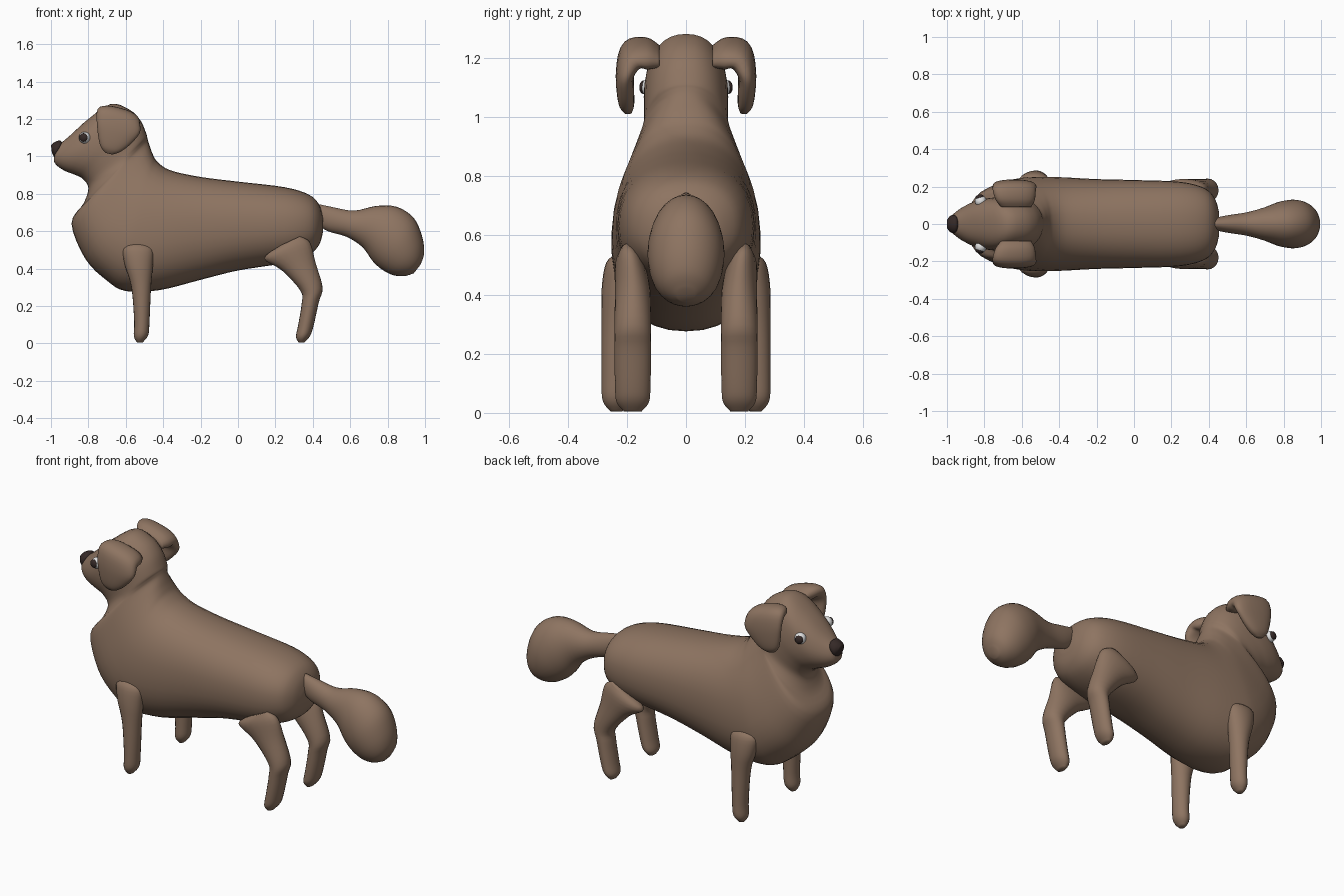
import bpy, bmesh, math
from mathutils import Vector


def material(name, rgb):
    m = bpy.data.materials.new(name)
    m.diffuse_color = (*rgb, 1)
    return m


BROWN = material("brown fur", (0.27, 0.175, 0.12))
DARK = material("dark nose", (0.035, 0.022, 0.02))
WHITE = material("eye white", (0.75, 0.75, 0.75))


def smooth_path(rows, steps):
    """Catmull-Rom interpolation through rows of numbers."""
    out = []
    last = len(rows) - 1
    for i in range(last):
        a, b, c, d = (rows[max(0, min(last, i + k))] for k in (-1, 0, 1, 2))
        for s in range(steps):
            t = s / steps
            out.append([0.5 * (2 * q + (r - p) * t + (2 * p - 5 * q + 4 * r - u) * t * t
                               + (3 * q - p - 3 * r + u) * t ** 3)
                        for p, q, r, u in zip(a, b, c, d)])
    return out + [list(rows[-1])]


def finish(bm, name, mat):
    bmesh.ops.recalc_face_normals(bm, faces=bm.faces)
    me = bpy.data.meshes.new(name)
    bm.to_mesh(me)
    bm.free()
    ob = bpy.data.objects.new(name, me)
    bpy.context.collection.objects.link(ob)
    me.materials.append(mat)
    for p in me.polygons:
        p.use_smooth = True
    return ob


def loft(name, rings, mat=BROWN, sides=28, power=2.0):
    """Skin oval rings given as (centre, half axis u, half axis v, skew)."""
    bm = bmesh.new()
    loops = []
    for c, u, v, skew in rings:
        loop = []
        for k in range(sides):
            a = 2 * math.pi * k / sides
            ca, sa = math.cos(a), math.sin(a)
            e = 2 / power
            cu = math.copysign(abs(ca) ** e, ca)
            sv = math.copysign(abs(sa) ** e, sa) * (1 - skew * ca)
            loop.append(bm.verts.new(c + u * cu + v * sv))
        loops.append(loop)
    for l0, l1 in zip(loops, loops[1:]):
        for k in range(sides):
            j = (k + 1) % sides
            bm.faces.new((l0[k], l0[j], l1[j], l1[k]))
    # rounded end caps
    for loop, ring in ((loops[0], rings[0]), (loops[-1], rings[-1])):
        tip = bm.verts.new(ring[0])
        for k in range(sides):
            bm.faces.new((loop[k], loop[(k + 1) % sides], tip))
    return finish(bm, name, mat)


def side_rings(rows, steps=4):
    """Rows: first edge x, z, second edge x, z, half width, centre y, skew."""
    rings = []
    for x0, z0, x1, z1, w, y, skew in smooth_path(rows, steps):
        a, b = Vector((x0, y, z0)), Vector((x1, y, z1))
        rings.append(((a + b) / 2, (a - b) / 2, Vector((0, w, 0)), skew))
    return rings


def ball(name, centre, scale, mat, direction=(0, 0, 1)):
    bm = bmesh.new()
    bmesh.ops.create_uvsphere(bm, u_segments=20, v_segments=12, radius=1)
    turn = Vector((0, 0, 1)).rotation_difference(Vector(direction))
    for v in bm.verts:
        v.co = Vector(centre) + turn @ Vector(a * b for a, b in zip(v.co, scale))
    return finish(bm, name, mat)


# Torso, chest, neck and head in one skin, from rump to muzzle
body = [
    (0.455, 0.67, 0.455, 0.60, 0.06, 0, 0),
    (0.435, 0.74, 0.435, 0.53, 0.13, 0, 0),
    (0.38, 0.795, 0.38, 0.475, 0.19, 0, 0),
    (0.25, 0.835, 0.25, 0.43, 0.225, 0, 0),
    (0.00, 0.865, 0.00, 0.39, 0.235, 0, 0),
    (-0.20, 0.89, -0.20, 0.34, 0.24, 0, 0),
    (-0.36, 0.925, -0.42, 0.285, 0.25, 0, 0.05),
    (-0.43, 0.97, -0.60, 0.28, 0.25, 0, 0.12),
    (-0.455, 1.01, -0.70, 0.335, 0.24, 0, 0.2),
    (-0.47, 1.05, -0.815, 0.45, 0.215, 0, 0.25),
    (-0.48, 1.08, -0.89, 0.64, 0.18, 0, 0.25),
    (-0.485, 1.10, -0.825, 0.75, 0.155, 0, 0.15),
    (-0.49, 1.12, -0.80, 0.83, 0.142, 0, 0),
    (-0.52, 1.19, -0.83, 0.88, 0.142, 0, 0),
    (-0.58, 1.25, -0.88, 0.905, 0.142, 0, 0),
    (-0.68, 1.28, -0.92, 0.92, 0.13, 0, 0),
    (-0.80, 1.20, -0.955, 0.94, 0.10, 0, 0),
    (-0.90, 1.11, -0.98, 0.965, 0.065, 0, 0),
    (-0.96, 1.06, -0.985, 0.99, 0.04, 0, 0),
]
loft("body_and_head", side_rings(body), sides=36, power=2.25)

# Bushy tail
tail = [
    (0.43, 0.745, 0.42, 0.64, 0.03, 0, 0),
    (0.50, 0.73, 0.48, 0.60, 0.045, 0, 0),
    (0.62, 0.71, 0.58, 0.57, 0.062, 0, 0),
    (0.74, 0.735, 0.665, 0.515, 0.09, 0, 0),
    (0.85, 0.73, 0.72, 0.44, 0.12, 0, 0),
    (0.94, 0.67, 0.77, 0.395, 0.13, 0, 0),
    (0.985, 0.57, 0.83, 0.365, 0.115, 0, 0),
    (0.995, 0.48, 0.89, 0.36, 0.08, 0, 0),
    (0.975, 0.42, 0.94, 0.375, 0.03, 0, 0),
]
loft("tail", side_rings(tail))

front_leg = [
    (-0.56, 0.54, -0.50, 0.535, 0.02, 0.215, 0),
    (-0.615, 0.51, -0.455, 0.505, 0.045, 0.225, 0),
    (-0.605, 0.42, -0.455, 0.42, 0.055, 0.23, 0),
    (-0.57, 0.30, -0.465, 0.30, 0.052, 0.233, 0),
    (-0.555, 0.12, -0.473, 0.12, 0.05, 0.235, 0),
    (-0.557, 0.04, -0.48, 0.045, 0.047, 0.235, 0),
    (-0.54, 0.005, -0.51, 0.005, 0.02, 0.235, 0),
]
hind_leg = [
    (0.23, 0.525, 0.33, 0.572, 0.02, 0.20, 0),
    (0.14, 0.455, 0.385, 0.54, 0.05, 0.19, 0),
    (0.235, 0.39, 0.415, 0.43, 0.06, 0.18, 0),
    (0.335, 0.28, 0.452, 0.30, 0.062, 0.18, 0),
    (0.34, 0.21, 0.432, 0.22, 0.062, 0.18, 0),
    (0.322, 0.10, 0.403, 0.09, 0.06, 0.18, 0),
    (0.31, 0.035, 0.385, 0.04, 0.055, 0.18, 0),
    (0.325, 0.005, 0.355, 0.005, 0.03, 0.18, 0),
]

# Folded ear: centre x, y, z, half length along x, half thickness, fold angle
ear = [
    (-0.63, 0.09, 1.205, 0.08, 0.03, 90),
    (-0.635, 0.13, 1.215, 0.105, 0.045, 85),
    (-0.64, 0.18, 1.21, 0.115, 0.045, 45),
    (-0.64, 0.205, 1.155, 0.115, 0.032, 8),
    (-0.66, 0.205, 1.09, 0.088, 0.03, 0),
    (-0.68, 0.20, 1.04, 0.055, 0.025, -5),
    (-0.69, 0.195, 1.015, 0.02, 0.012, -5),
]

for side, s in (("left", -1), ("right", 1)):
    for name, rows in (("front_leg", front_leg), ("hind_leg", hind_leg)):
        loft(f"{name}_{side}", side_rings([(*r[:5], r[5] * s, r[6]) for r in rows]), sides=20)
    rings = []
    for x, y, z, h, t, ang in smooth_path(ear, 4):
        a = math.radians(ang)
        rings.append((Vector((x, y * s, z)), Vector((h, 0, -0.25 * h)),
                      Vector((0, t * math.cos(a) * s, t * math.sin(a))), 0))
    loft(f"ear_{side}", rings, sides=24, power=2.4)
    # Eyeball with a dark pupil cap facing outward
    out = Vector((-0.3, s, 0.05)).normalized()
    eye = Vector((-0.82, 0.122 * s, 1.10))
    ball(f"eye_{side}", eye, (0.031, 0.031, 0.031), WHITE)
    ball(f"pupil_{side}", eye + out * 0.022, (0.023, 0.023, 0.014), DARK, out)

# Nose, wide at the top and narrowing down
nose = [
    (-0.94, 1.075, -0.945, 1.04, 0.03, 0, 0),
    (-0.955, 1.085, -0.96, 1.01, 0.047, 0, 0),
    (-0.982, 1.075, -0.98, 0.995, 0.045, 0, 0),
    (-1.0, 1.06, -0.995, 1.02, 0.025, 0, 0),
]
loft("nose", side_rings(nose), DARK, 20)
